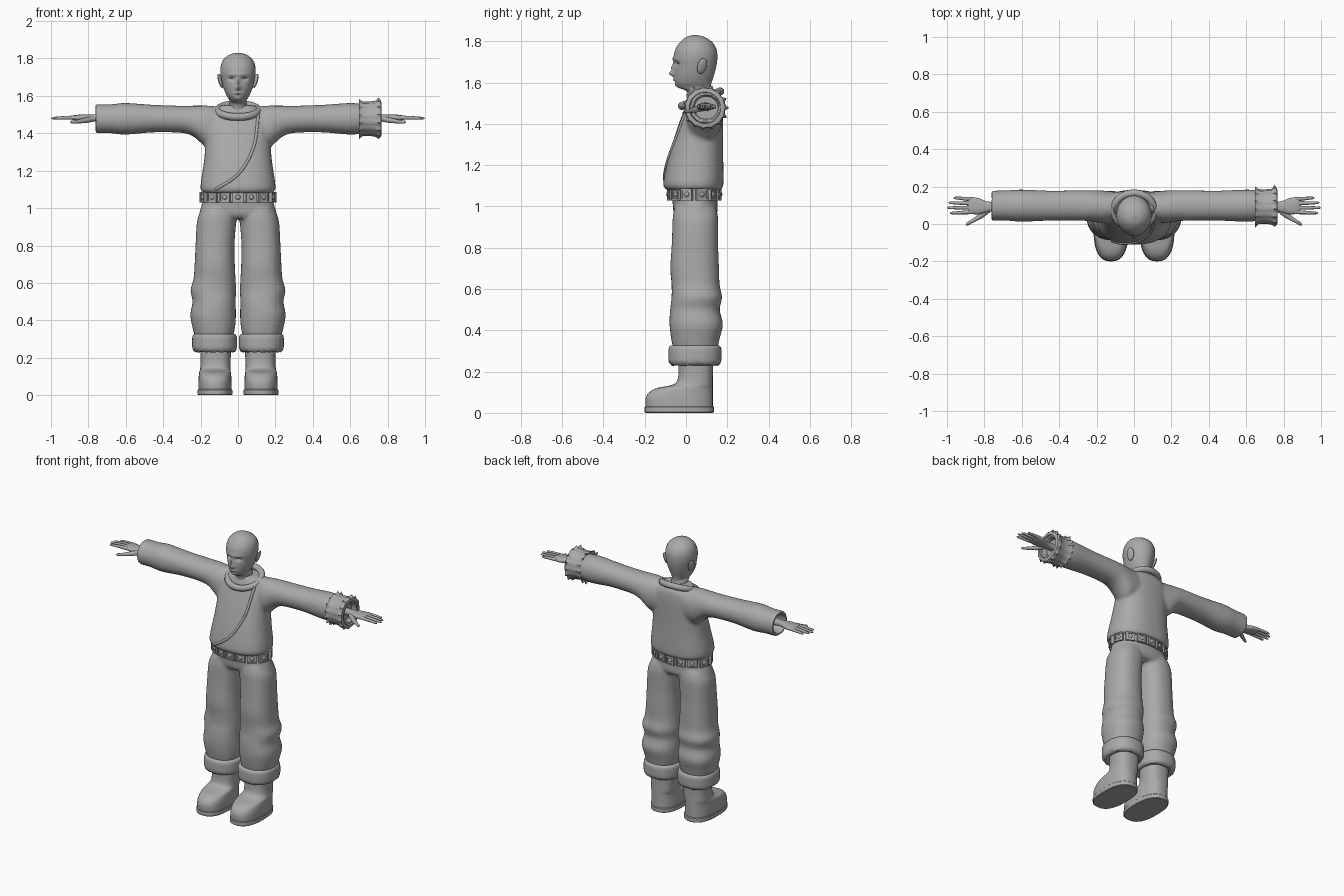
import bpy, bmesh, math, random
from mathutils import Vector, Matrix
from mathutils.bvhtree import BVHTree

if "Cube" in bpy.data.objects:
    bpy.data.objects.remove(bpy.data.objects["Cube"])

random.seed(4)
grey = bpy.data.materials.new("plain grey")
grey.diffuse_color = (0.4, 0.4, 0.4, 1)
grey.use_nodes = True
grey.node_tree.nodes["Principled BSDF"].inputs["Base Color"].default_value = grey.diffuse_color


def add(name, bm):
    bmesh.ops.recalc_face_normals(bm, faces=bm.faces[:])
    me = bpy.data.meshes.new(name)
    bm.to_mesh(me)
    bm.free()
    me.materials.append(grey)
    ob = bpy.data.objects.new(name, me)
    bpy.context.collection.objects.link(ob)
    return ob


def smooth(rows, k=4):
    """Catmull-Rom interpolation of tuples."""
    out, n = [], len(rows)
    for i in range(n - 1):
        a, b, c, d = (Vector(rows[min(max(i + o, 0), n - 1)]) for o in (-1, 0, 1, 2))
        for j in range(k):
            t = j / k
            out.append(0.5 * (2*b + (c - a)*t + (2*a - 5*b + 4*c - d)*t*t + (3*b - a - 3*c + d)*t**3))
    return out + [Vector(rows[-1])]


def loft(bm, rows, axis='z', n=40, p=2.0):
    """Skin oval sections; each row is (position, u0, u1, v0, v1)."""
    rings = []
    for a, u0, u1, v0, v1 in rows:
        ring = []
        for i in range(n):
            c, s = math.cos(2*math.pi*i/n), math.sin(2*math.pi*i/n)
            u = (u0 + u1)/2 + (u1 - u0)/2*math.copysign(abs(c)**(2/p), c)
            v = (v0 + v1)/2 + (v1 - v0)/2*math.copysign(abs(s)**(2/p), s)
            ring.append(bm.verts.new((u, v, a) if axis == 'z' else (a, u, v)))
        rings.append(ring)
    for r, q in zip(rings, rings[1:]):
        for i in range(n):
            bm.faces.new((r[i], r[(i+1) % n], q[(i+1) % n], q[i]))
    bm.faces.new(rings[0])
    bm.faces.new(rings[-1])
    return rings


def tube(name, pts, radii, cyclic=False):
    cu = bpy.data.curves.new(name, 'CURVE')
    cu.dimensions, cu.bevel_depth, cu.bevel_resolution, cu.use_fill_caps = '3D', 1, 3, True
    sp = cu.splines.new('POLY')
    sp.points.add(len(pts) - 1)
    sp.use_cyclic_u = cyclic
    for q, co, r in zip(sp.points, pts, radii):
        q.co, q.radius = (*co, 1), r
    cu.materials.append(grey)
    ob = bpy.data.objects.new(name, cu)
    bpy.context.collection.objects.link(ob)
    return bake(ob)


def bake(ob):
    bpy.ops.object.select_all(action='DESELECT')
    ob.select_set(True)
    bpy.context.view_layer.objects.active = ob
    bpy.ops.object.convert(target='MESH')
    return bpy.context.object


def mirror(ob):
    m = ob.modifiers.new("mirror", 'MIRROR')
    m.use_mirror_merge = False
    return ob


def fuse(ob, voxel, steps):
    r = ob.modifiers.new("fuse", 'REMESH')
    r.mode, r.voxel_size = 'VOXEL', voxel
    s = ob.modifiers.new("soften", 'SMOOTH')
    s.iterations = steps
    return bake(ob)


# Tunic: body plus two hollow-ended sleeves, fused together
bm = bmesh.new()
body = [(1.08, .185, -.095, .17), (1.1, .2, -.11, .18), (1.15, .197, -.105, .182), (1.25, .182, -.082, .18),
        (1.34, .175, -.055, .18), (1.42, .178, -.028, .18), (1.48, .165, -.005, .178),
        (1.52, .13, .01, .17), (1.55, .085, .02, .145)]
loft(bm, smooth([(z, -w, w, a, b) for z, w, a, b in body]), p=2.4)
sleeve = [(.08, .02, .17, 1.33, 1.54), (.16, .005, .178, 1.32, 1.548), (.2, .01, .18, 1.35, 1.548),
          (.24, .015, .18, 1.383, 1.548), (.3, .018, .18, 1.402, 1.547), (.45, .018, .178, 1.405, 1.552),
          (.6, .012, .184, 1.393, 1.562), (.68, .018, .18, 1.4, 1.555), (.762, .018, .178, 1.4, 1.556)]
hole = [(.764, .036, .16, 1.418, 1.538), (.66, .05, .146, 1.43, 1.525)]
for sx in (1, -1):
    loft(bm, [(sx*r[0], *r[1:]) for r in smooth(sleeve) + hole], axis='x', p=2.1)
tunic = fuse(add("tunic", bm), .01, 5)

# Front flap seam, laid on the tunic surface
tree = BVHTree.FromObject(tunic, bpy.context.evaluated_depsgraph_get())
line = smooth([(.108, 1.5), (.1, 1.42), (.09, 1.35), (.065, 1.28), (.025, 1.21), (-.03, 1.155), (-.12, 1.1)], 6)
hits = [tree.ray_cast(Vector((x, -1, z)), Vector((0, 1, 0)))[0] for x, z in line]
hits = [h for h in hits if h]
tube("flap_seam", hits, [.008]*len(hits))

# Rolled collar, lower at the front
ang = [2*math.pi*i/48 for i in range(48)]
tube("collar", [(.108*math.cos(a), .073 + .092*math.sin(a), 1.522 + .035*math.sin(a)) for a in ang],
     [.02]*48, True)

# Head and neck, with the face pushed in and out by soft bumps
bm = bmesh.new()
skull = [(1.48, .06, .015, .135), (1.53, .052, .012, .125), (1.56, .048, .0, .12), (1.575, .045, -.035, .12),
         (1.6, .06, -.054, .124), (1.64, .077, -.058, .137), (1.68, .087, -.058, .147), (1.72, .094, -.06, .152),
         (1.76, .092, -.052, .148), (1.795, .077, -.03, .128), (1.82, .046, .0, .092), (1.83, .012, .034, .056)]
loft(bm, smooth([(z, -w, w, a, b) for z, w, a, b in skull], 6), n=72)
# x, z, width, height, push
bumps = [(0, 1.643, .012, .012, -.024), (0, 1.672, .009, .02, -.014), (.034, 1.692, .017, .01, .016),
         (-.034, 1.692, .017, .01, .016), (0, 1.715, .05, .009, -.005), (0, 1.613, .02, .006, -.007),
         (0, 1.604, .02, .003, .004), (0, 1.585, .018, .008, -.006)]
for v in bm.verts:
    if v.co.y < .03 and v.co.z > 1.57:
        x, z = v.co.x, v.co.z
        v.co.y += sum(d*math.exp(-((x - cx)/w)**2 - ((z - cz)/h)**2) for cx, cz, w, h, d in bumps)
add("head", bm)

# Ears
bm = bmesh.new()
bmesh.ops.create_uvsphere(bm, u_segments=20, v_segments=12, radius=1,
    matrix=Matrix.Translation((.094, .078, 1.68)) @ Matrix.Rotation(.25, 4, 'Y')
    @ Matrix.Rotation(-.25, 4, 'X') @ Matrix.Rotation(.3, 4, 'Z') @ Matrix.Diagonal((.01, .024, .04, 1)))
mirror(add("ear", bm))

# Hands: wrist and palm, then fingers and thumb
bm = bmesh.new()
loft(bm, smooth([(.64, .06, .125, 1.455, 1.51), (.74, .068, .118, 1.462, 1.502), (.79, .062, .122, 1.464, 1.5),
                 (.83, .052, .138, 1.466, 1.5), (.87, .054, .143, 1.468, 1.498),
                 (.888, .062, .138, 1.474, 1.492)]), axis='x', n=24, p=2.4)
mirror(add("palm", bm))
for i, (y, tip, spread) in enumerate([(.064, .985, -.006), (.087, 1.0, 0), (.11, .992, .004), (.132, .965, .008)]):
    pts = [(.86 + (tip - .86)*t, y + spread*t, 1.484 - .004*t*t) for t in (0, .3, .6, .9, .97, 1)]
    mirror(tube("finger_%d" % (i + 1), pts, [.011, .0105, .009, .007, .005, .001]))
mirror(tube("thumb", [(.78, .075, 1.476), (.82, .042, 1.468), (.86, .018, 1.462), (.89, .0, 1.46), (.898, -.005, 1.46)],
            [.016, .014, .01, .008, .002]))

# Ragged fur cuff on one sleeve only: radius and tuft length per section
bm = bmesh.new()
cuff = [(.665, .076, 0), (.648, .096, .016), (.668, .09, .004), (.7, .09, .003), (.735, .094, .004),
        (.752, .1, .018), (.765, .095, .004), (.768, .076, 0), (.73, .068, 0)]
rings = loft(bm, [(x, .092 - r, .092 + r, 1.478 - r, 1.478 + r) for x, r, t in cuff], axis='x', n=45)
for ring, (x, r, t) in zip(rings, cuff):
    for i, v in enumerate(ring):
        d = Vector((0, v.co.y - .092, v.co.z - 1.478)).normalized()
        v.co += d*t*((1 if i % 3 == 0 else 0) * random.uniform(.6, 1.1) - random.uniform(0, .2))
add("fur_cuff", bm)

# Trousers: hips and two loose legs, fused
bm = bmesh.new()
loft(bm, smooth([(.945, -.2, .2, -.045, .135), (.97, -.208, .208, -.06, .152), (1.02, -.192, .192, -.065, .152),
                 (1.06, -.185, .185, -.07, .155)]), p=2.3)
leg = [(1.0, .005, .19, -.055, .145), (.95, .006, .214, -.064, .155), (.9, .012, .222, -.066, .156),
       (.8, .019, .227, -.07, .156), (.7, .017, .232, -.076, .16), (.62, .013, .238, -.07, .163),
       (.56, .01, .254, -.07, .175), (.5, .013, .243, -.077, .163), (.43, .011, .255, -.08, .179),
       (.36, .016, .243, -.072, .163), (.3, .03, .228, -.06, .15)]
for sx in (1, -1):
    loft(bm, [(r[0], sx*r[1], sx*r[2], r[3], r[4]) for r in smooth(leg)], p=2.3)
fuse(add("trousers", bm), .01, 4)

# Turned-up trouser cuffs
bm = bmesh.new()
roll = [(.318, -.035), (.327, -.014), (.316, 0), (.28, .002), (.248, 0), (.231, -.014), (.236, -.035), (.26, -.045)]
rings = loft(bm, [(z, .007 - g, .243 + g, -.083 - g, .17 + g) for z, g in smooth(roll, 3)], p=2.3, n=48)
for ring in rings[9:17]:
    for v in ring:
        v.co.z += random.uniform(-.004, .004)
mirror(add("trouser_cuff", bm))

# Boots: sole and upper
bm = bmesh.new()
loft(bm, [(0, .034, .212, -.196, .131), (.004, .03, .216, -.2, .135), (.028, .03, .216, -.2, .135),
          (.032, .034, .212, -.196, .131)], p=2.5)
mirror(add("boot_sole", bm))
bm = bmesh.new()
loft(bm, smooth([(.03, .034, .212, -.196, .13), (.07, .034, .212, -.196, .13), (.1, .036, .21, -.178, .13),
                 (.12, .038, .208, -.142, .13), (.131, .04, .205, -.085, .13), (.145, .041, .202, -.05, .13),
                 (.18, .04, .2, -.037, .13), (.25, .036, .202, -.036, .132)]), p=2.5)
mirror(add("boot", bm))

# Belt band, then square plates with round studs spaced evenly round it
bm = bmesh.new()
loft(bm, [(z, -.19 + g, .19 - g, -.08 + g, .16 - g) for z, g in ((1.03, .01), (1.033, 0), (1.085, 0), (1.09, .01))])
add("belt", bm)
bm = bmesh.new()
path = [Vector((.191*math.cos(a), .04 + .121*math.sin(a), 1.058))
        for a in (2*math.pi*i/1400 - math.pi/2 for i in range(1401))]
length = [0]
for a, b in zip(path, path[1:]):
    length.append(length[-1] + (b - a).length)
for k in range(14):
    i = next(j for j, s in enumerate(length) if s >= length[-1]*k/14)
    t = path[i + 1] - path[i]
    m = Matrix.Translation(path[i]) @ Matrix.Rotation(math.atan2(t.y, t.x), 4, 'Z')
    bmesh.ops.create_cube(bm, size=1, matrix=m @ Matrix.Diagonal((.058, .014, .056, 1)))
    for dx, dz, sx, sz in ((-.025, 0, .008, .056), (.025, 0, .008, .056), (0, .024, .058, .008), (0, -.024, .058, .008)):
        bmesh.ops.create_cube(bm, size=1, matrix=m @ Matrix.Translation((dx, -.008, dz))
                              @ Matrix.Diagonal((sx, .008, sz, 1)))
    bmesh.ops.create_uvsphere(bm, u_segments=14, v_segments=8, radius=1,
                              matrix=m @ Matrix.Translation((0, -.006, 0)) @ Matrix.Diagonal((.013, .009, .013, 1)))
add("belt_plates", bm)

# Apply the mirrors and smooth everything except sharp edges
bpy.ops.object.select_all(action='SELECT')
bpy.context.view_layer.objects.active = tunic
bpy.ops.object.convert(target='MESH')
bpy.ops.object.shade_smooth_by_angle(angle=math.radians(40))
